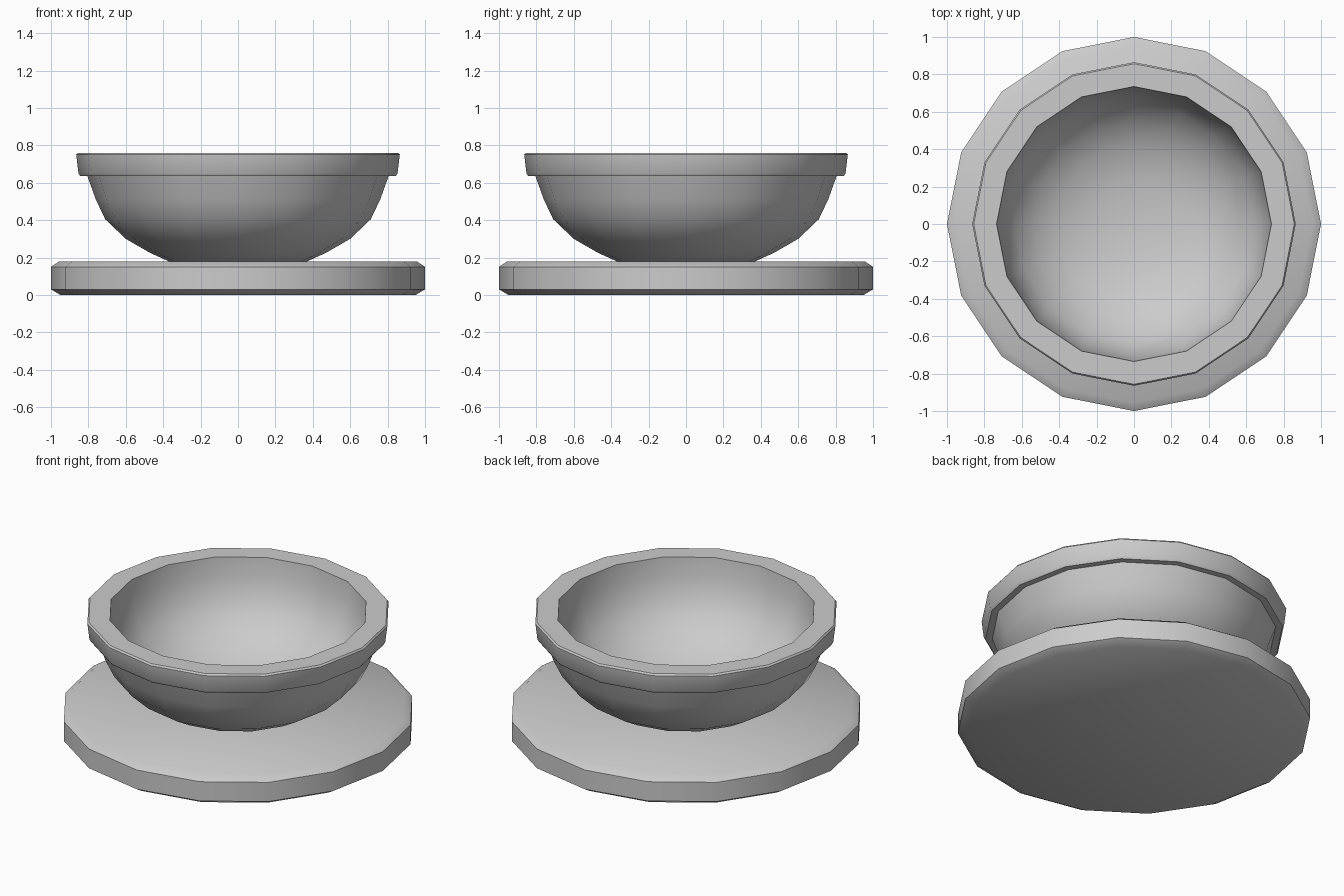
import bpy, bmesh, math

if "Cube" in bpy.data.objects:
    bpy.data.objects.remove(bpy.data.objects["Cube"])

SIDES = 16

def lathe(name, profile, angle):
    """Spin an (radius, z) profile around z; radius 0 becomes a pole."""
    bm = bmesh.new()
    verts = [bm.verts.new((r, 0, z)) for r, z in profile]
    edges = [bm.edges.new(pair) for pair in zip(verts, verts[1:])]
    bmesh.ops.spin(bm, geom=verts + edges, cent=(0, 0, 0), axis=(0, 0, 1),
                   angle=2 * math.pi, steps=SIDES, use_merge=False)
    bmesh.ops.remove_doubles(bm, verts=bm.verts[:], dist=0.0005)
    bmesh.ops.recalc_face_normals(bm, faces=bm.faces[:])
    mesh = bpy.data.meshes.new(name)
    bm.to_mesh(mesh)
    bm.free()
    obj = bpy.data.objects.new(name, mesh)
    bpy.context.collection.objects.link(obj)
    bpy.ops.object.select_all(action='DESELECT')
    obj.select_set(True)
    bpy.context.view_layer.objects.active = obj
    bpy.ops.object.shade_smooth_by_angle(angle=math.radians(angle))
    return obj

# Flat base plate with chamfered edges
lathe("plate", [(0, 0), (0.95, 0), (1, 0.03), (1, 0.15), (0.955, 0.18), (0, 0.18)], 40)

# Hollow bowl: outer wall, overhanging rim, then inner wall
lathe("bowl", [
    (0, 0.18), (0.37, 0.18), (0.47, 0.225), (0.60, 0.30), (0.71, 0.405),
    (0.76, 0.51), (0.805, 0.635),
    (0.843, 0.635), (0.853, 0.65), (0.865, 0.75), (0.857, 0.76),
    (0.735, 0.76), (0.725, 0.64), (0.69, 0.53), (0.64, 0.44),
    (0.54, 0.345), (0.42, 0.275), (0.24, 0.225), (0, 0.21)], 40)
